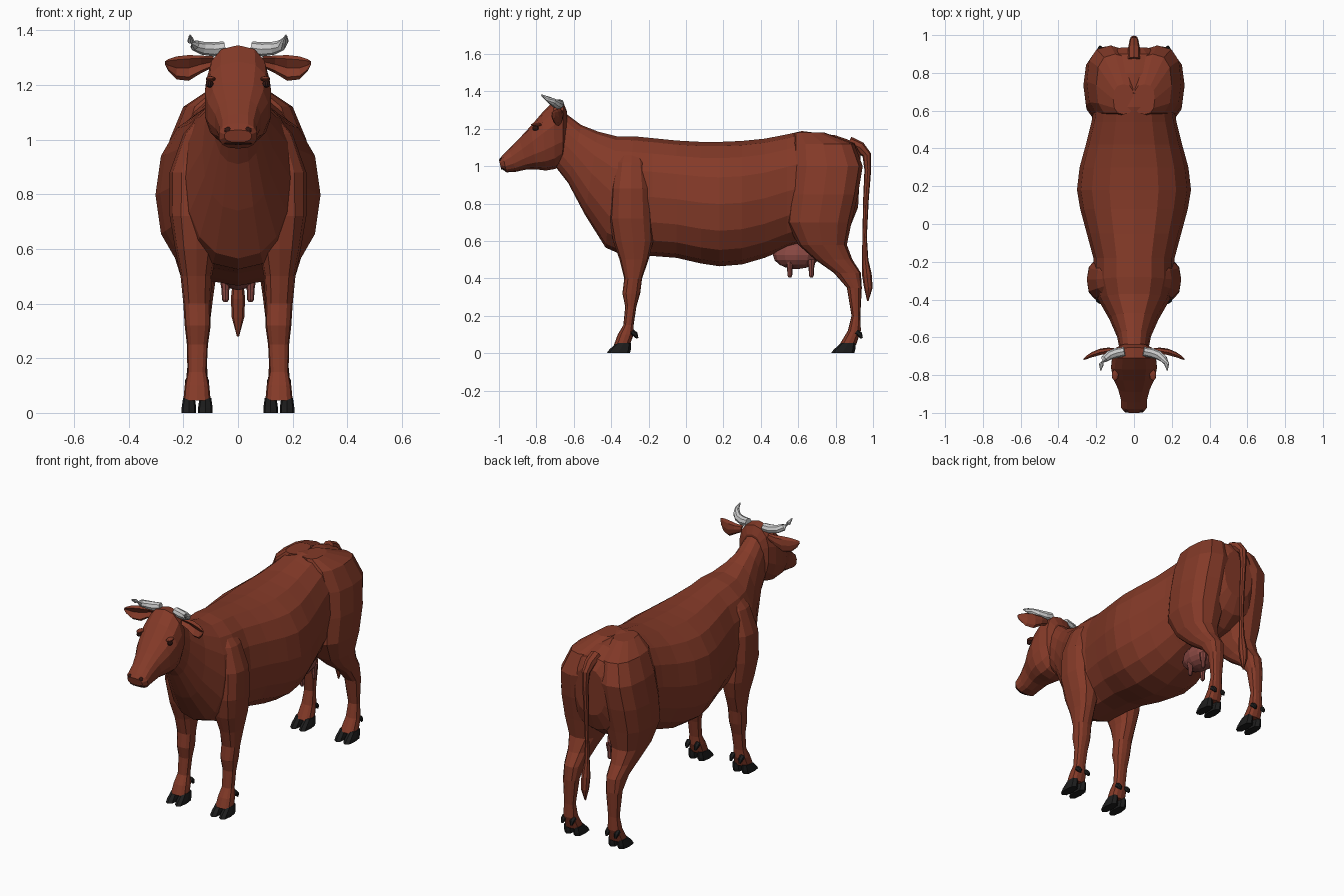
import bpy, bmesh, math
from mathutils import Vector as V


def material(name, rgb):
    m = bpy.data.materials.new(name)
    m.diffuse_color = (*rgb, 1)
    return m


HIDE = material("hide_red", (0.23, 0.042, 0.021))
HOOF = material("hoof_black", (0.012, 0.012, 0.012))
DARK = material("dark_brown", (0.03, 0.008, 0.006))
PINK = material("udder_pink", (0.25, 0.065, 0.055))


def loft(name, rings, n, mat, p=1.0, dent=False):
    """Skin rings of n points; ring = (centre, half axis u, half axis v)."""
    def sp(t):
        return math.copysign(abs(t) ** p, t) if abs(t) > 1e-6 else 0
    bm = bmesh.new()
    rows = []
    for c, u, v in rings:
        row = []
        for i in range(n):
            a = 2 * math.pi * i / n
            row.append(bm.verts.new(V(c) + V(u) * sp(math.cos(a)) + V(v) * sp(math.sin(a))))
        if dent:
            row[0].co = V(c) - V(u) * 0.4
        rows.append(row)
    for a, b in zip(rows, rows[1:]):
        for i in range(n):
            j = (i + 1) % n
            bm.faces.new((a[i], a[j], b[j], b[i]))
    bm.faces.new(rows[0])
    bm.faces.new(rows[-1][::-1])
    bmesh.ops.recalc_face_normals(bm, faces=bm.faces)
    me = bpy.data.meshes.new(name)
    bm.to_mesh(me)
    bm.free()
    ob = bpy.data.objects.new(name, me)
    if mat:
        me.materials.append(mat)
    bpy.context.collection.objects.link(ob)
    return ob


def span(y1, z1, y2, z2, w, x=0):
    """Ring through two points of the side profile, with half width w."""
    return ((x, (y1 + y2) / 2, (z1 + z2) / 2), (0, (y1 - y2) / 2, (z1 - z2) / 2), (w, 0, 0))


def level(s, z, yf, yb, xi, xo):
    """Horizontal ring on side s."""
    return span(yf, z, yb, z, (xo - xi) / 2, s * (xi + xo) / 2)


def tube(name, pts, radii, n, mat):
    """Tapered tube along a path."""
    pts = [V(q) for q in pts]
    rings = []
    for i, q in enumerate(pts):
        d = (pts[min(i + 1, len(pts) - 1)] - pts[max(i - 1, 0)]).normalized()
        ref = V((1, 0, 0)) if abs(d.x) < 0.5 else V((0, 1, 0))
        u = d.cross(ref).normalized()
        rings.append((q, u * radii[i], d.cross(u) * radii[i]))
    return loft(name, rings, n, mat)


def ball(name, loc, scale, mat, seg=10, rows=7):
    r = []
    for i in range(rows + 1):
        a = math.pi * (0.03 + 0.94 * i / rows)
        k = math.sin(a)
        r.append(((loc[0], loc[1], loc[2] + scale[2] * math.cos(a)),
                  (scale[0] * k, 0, 0), (0, scale[1] * k, 0)))
    return loft(name, r, seg, mat)


# trunk and neck: top y, z, bottom y, z, half width
TRUNK = [(-.64, 1.28, -.70, 1.0, .075), (-.56, 1.22, -.63, .91, .09), (-.47, 1.185, -.54, .74, .13),
         (-.37, 1.16, -.43, .565, .19), (-.28, 1.16, -.34, .525, .215), (-.18, 1.15, -.18, .52, .215),
         (-.05, 1.137, -.05, .51, .25), (.08, 1.13, .08, .48, .285), (.18, 1.13, .18, .465, .302),
         (.30, 1.135, .30, .475, .288), (.42, 1.147, .42, .51, .255), (.54, 1.17, .54, .56, .225),
         (.62, 1.188, .63, .59, .21), (.80, 1.165, .80, .62, .19), (.90, 1.13, .88, .68, .16),
         (.935, 1.07, .92, .78, .10)]
loft("trunk", [span(*t) for t in TRUNK], 16, HIDE, 0.88)

# head
HEAD = [(-.635, 1.29, -.645, 1.07, .065), (-.655, 1.34, -.66, 1.02, .10), (-.71, 1.345, -.70, .985, .118),
        (-.77, 1.285, -.75, .977, .124), (-.83, 1.215, -.80, .983, .112), (-.89, 1.15, -.85, .983, .085),
        (-.945, 1.095, -.91, .97, .07), (-.98, 1.06, -.96, .967, .07), (-1.0, 1.035, -.99, .99, .05)]
loft("head", [span(*h) for h in HEAD], 14, HIDE, 0.8)
ball("mouth", (0, -.962, .985), (.058, .03, .005), DARK)

# leg rings: z, front y, back y, inner x, outer x
FRONT = [(1.10, -.34, -.24, .04, .13), (1.02, -.375, -.21, .04, .20), (.88, -.40, -.19, .04, .25),
         (.72, -.41, -.18, .05, .25), (.60, -.39, -.175, .075, .23), (.50, -.355, -.20, .095, .21),
         (.40, -.33, -.235, .10, .20), (.32, -.34, -.245, .10, .195), (.25, -.325, -.265, .11, .187),
         (.15, -.335, -.28, .115, .185), (.10, -.365, -.28, .105, .195), (.045, -.385, -.30, .10, .20)]
HIND = [(1.18, .58, .74, 0, .11), (1.12, .57, .90, 0, .20), (1.0, .565, .945, 0, .25),
        (.85, .55, .92, 0, .268), (.70, .535, .885, .015, .265), (.58, .60, .86, .05, .235),
        (.50, .69, .89, .08, .21), (.43, .79, .935, .09, .195), (.35, .86, .94, .10, .19),
        (.20, .885, .932, .115, .182), (.12, .865, .935, .11, .19), (.045, .82, .91, .10, .197)]

for s, side in ((1, "left"), (-1, "right")):
    for name, rows, hy in (("front", FRONT, -.425), ("hind", HIND, .775)):
        loft(f"{name}_leg_{side}", [level(s, *r) for r in rows], 12, HIDE, 0.78)
        # cloven hooves and dewclaws
        for k, (a, b) in enumerate(((.093, .146), (.153, .206))):
            loft(f"{name}_hoof_{side}_{k}",
                 [level(s, 0, hy, hy + .125, a, b), level(s, .02, hy + .015, hy + .13, a, b),
                  level(s, .055, hy + .055, hy + .13, a + .005, b - .005)], 8, HOOF, 0.75)
            x = s * (a + b) / 2
            tube(f"{name}_dewclaw_{side}_{k}",
                 [(x, hy + .135, .115), (x, hy + .155, .10), (x, hy + .165, .08)],
                 [.016, .014, .006], 6, HOOF)
    # ear, hollowed at the front
    EAR = [(.09, -.675, 1.285, .02, .015), (.135, -.672, 1.275, .032, .018), (.18, -.68, 1.262, .047, .02),
           (.225, -.695, 1.262, .042, .016), (.255, -.71, 1.272, .022, .01), (.267, -.717, 1.28, .006, .004)]
    loft(f"ear_{side}", [((s * x, y, z), (0, -t, 0), (0, 0, h)) for x, y, z, h, t in EAR],
         8, HIDE, 1, True)
    # horn
    tube(f"horn_{side}",
         [(s * x, y, z) for x, y, z in ((.05, -.675, 1.335), (.09, -.682, 1.33), (.13, -.695, 1.334),
                                        (.158, -.715, 1.345), (.173, -.742, 1.362), (.176, -.775, 1.382))],
         [.024, .026, .024, .020, .013, .003], 8, None)
    # eye with brow, nostril
    ball(f"eye_{side}", (s * .104, -.805, 1.203), (.014, .018, .013), DARK)
    ball(f"brow_{side}", (s * .100, -.80, 1.222), (.018, .03, .010), HIDE)
    ball(f"nostril_{side}", (s * .036, -.987, 1.032), (.015, .012, .014), DARK)
    # teats
    for k, y in enumerate((.555, .67)):
        tube(f"teat_{side}_{k}", [(s * .045, y, .50), (s * .046, y, .45), (s * .046, y, .415), (s * .046, y, .405)],
             [.024, .014, .013, .007], 8, PINK)

# udder
ball("udder", (0, .59, .525), (.085, .125, .075), PINK, 12, 8)

# tail with tuft
tube("tail", [(0, .87, 1.125), (0, .93, 1.10), (0, .967, 1.06), (0, .972, .98), (0, .962, .82), (0, .955, .62),
              (0, .958, .50), (0, .967, .42), (0, .975, .35), (0, .972, .28)],
     [.035, .032, .024, .018, .015, .012, .017, .026, .023, .004], 8, HIDE)
